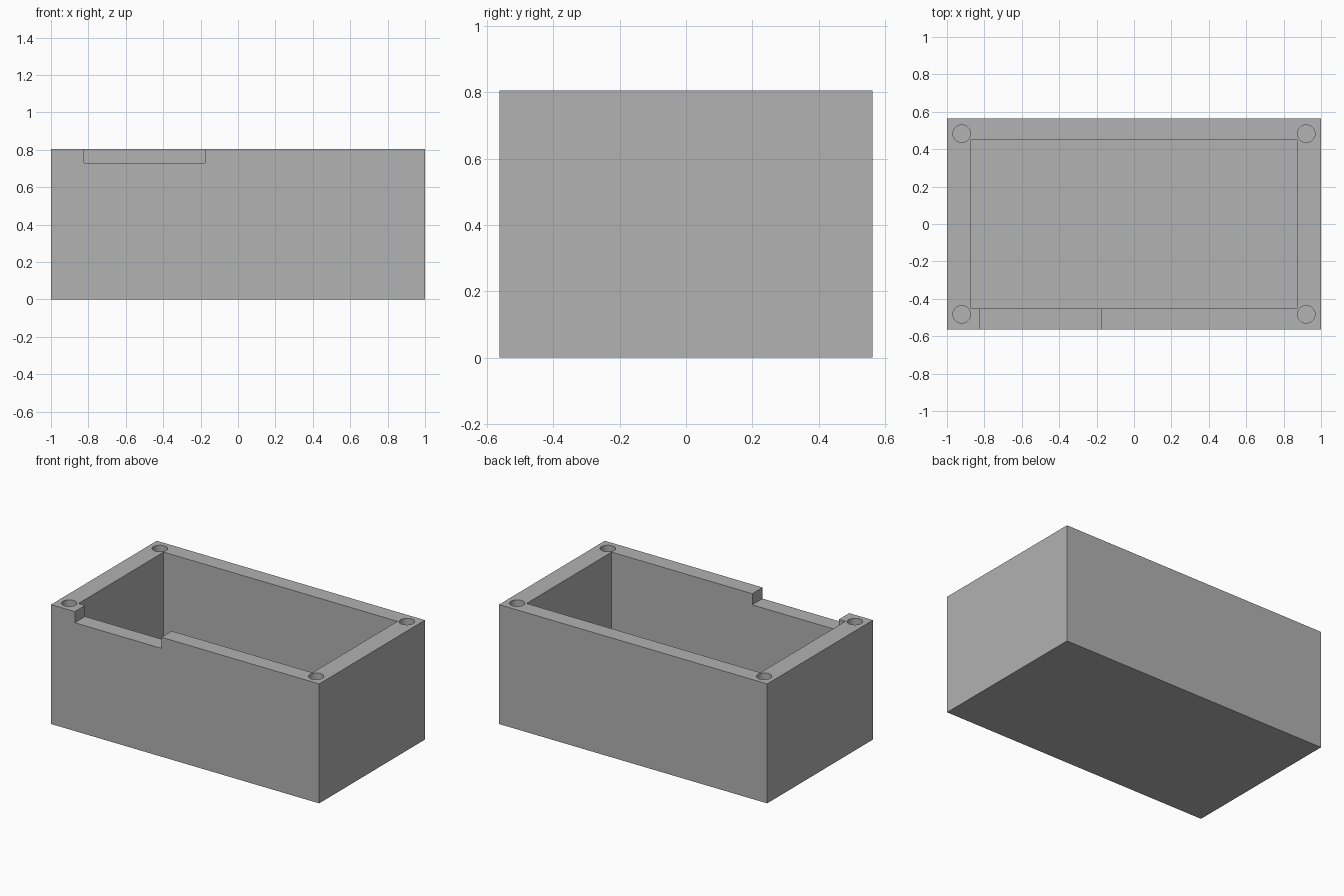
import bpy

if "Cube" in bpy.data.objects:
    bpy.data.objects.remove(bpy.data.objects["Cube"], do_unlink=True)

# Overall dimensions
HALF_X, HALF_Y, HEIGHT = 1.0, 0.563, 0.805
FLOOR = 0.1
HOLE_X, HOLE_Y, HOLE_RADIUS, HOLE_DEPTH = 0.921, 0.483, 0.047, 0.32
ABOVE = HEIGHT + 0.1

grey = bpy.data.materials.new("plain grey")
grey.use_nodes = True
colour = (0.445, 0.445, 0.445, 1)
grey.diffuse_color = colour
grey.node_tree.nodes["Principled BSDF"].inputs["Base Color"].default_value = colour


def box(name, low, high):
    """Axis-aligned box between two corners."""
    centre = [(a + b) / 2 for a, b in zip(low, high)]
    bpy.ops.mesh.primitive_cube_add(size=1, location=centre)
    obj = bpy.context.object
    obj.name = name
    obj.scale = [b - a for a, b in zip(low, high)]
    bpy.ops.object.transform_apply(location=True, rotation=False, scale=True)
    obj.data.materials.append(grey)
    return obj


def cut(target, cutter):
    """Subtract the cutter from the target and discard it."""
    cutter.hide_render = True
    mod = target.modifiers.new("cut", "BOOLEAN")
    mod.operation = "DIFFERENCE"
    mod.solver = "EXACT"
    mod.object = cutter
    bpy.context.view_layer.objects.active = target
    bpy.ops.object.modifier_apply(modifier=mod.name)
    bpy.data.objects.remove(cutter, do_unlink=True)


# Solid case body
case = box("open_case", (-HALF_X, -HALF_Y, 0), (HALF_X, HALF_Y, HEIGHT))

# Inner cavity
cut(case, box("cavity_cutter", (-0.872, -0.453, FLOOR), (0.872, 0.453, ABOVE)))

# Notch in the front rim
cut(case, box("notch_cutter", (-0.823, -HALF_Y - 0.1, 0.73), (-0.177, -0.3, ABOVE)))

# Blind screw holes in the four corners
for sx in (-1, 1):
    for sy in (-1, 1):
        bottom = HEIGHT - HOLE_DEPTH
        bpy.ops.mesh.primitive_cylinder_add(
            vertices=32, radius=HOLE_RADIUS, depth=ABOVE - bottom,
            location=(sx * HOLE_X, sy * HOLE_Y, (ABOVE + bottom) / 2))
        hole = bpy.context.object
        hole.name = "screw_hole_cutter"
        hole.data.materials.append(grey)
        cut(case, hole)

# Smooth hole walls, crisp box edges
bpy.ops.object.select_all(action="DESELECT")
case.select_set(True)
bpy.context.view_layer.objects.active = case
bpy.ops.object.shade_smooth_by_angle()
